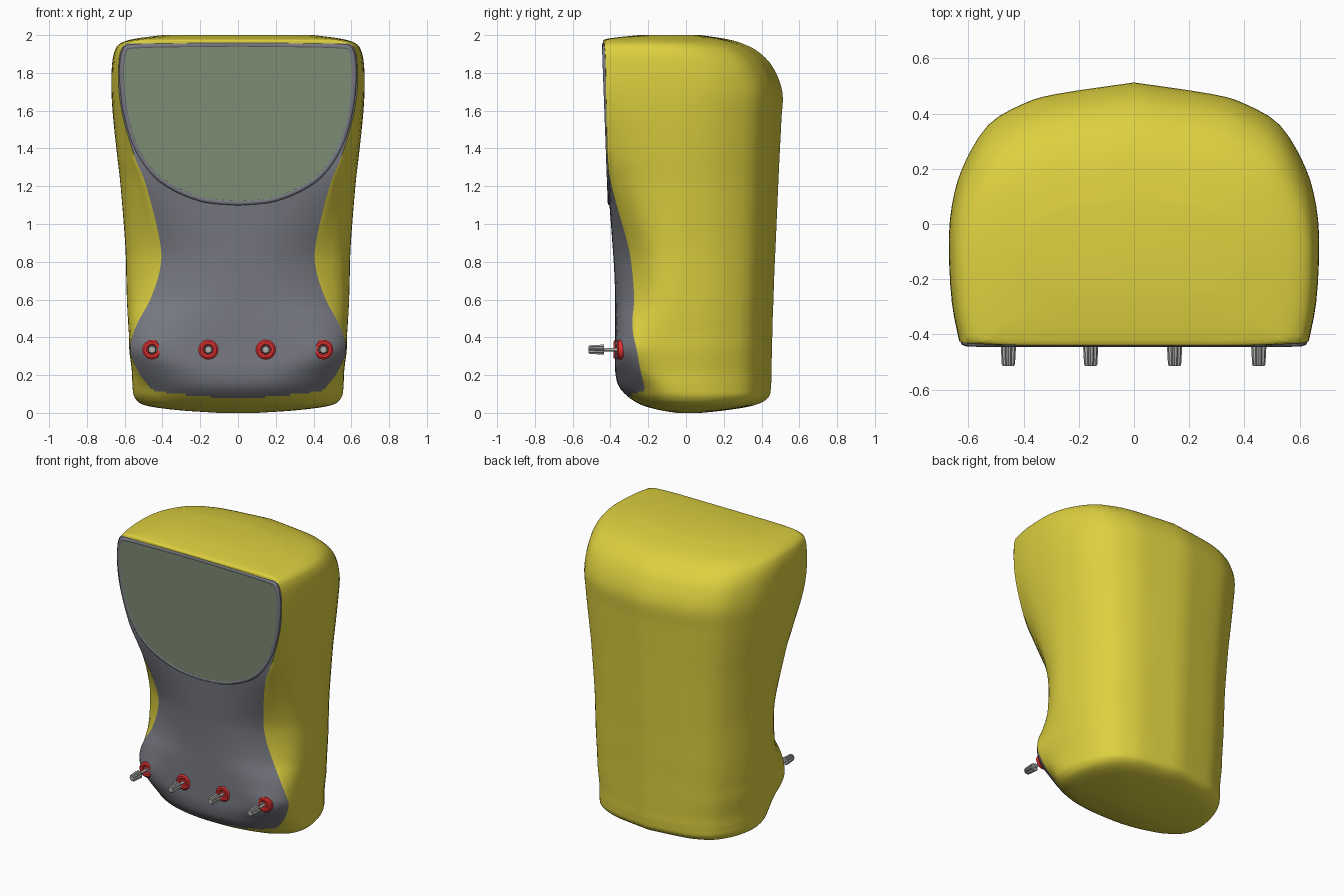
import bpy, bmesh, math
from mathutils import Vector, Matrix

if "Cube" in bpy.data.objects:
    bpy.data.objects.remove(bpy.data.objects["Cube"])


def material(name, rgb):
    m = bpy.data.materials.new(name)
    m.diffuse_color = (*rgb, 1)
    m.use_nodes = True
    m.node_tree.nodes["Principled BSDF"].inputs["Base Color"].default_value = m.diffuse_color
    return m


YELLOW = material("yellow shell", (0.72, 0.63, 0.05))
GREY = material("grey panel", (0.19, 0.195, 0.225))
GREEN = material("screen green", (0.21, 0.27, 0.18))
RED = material("red collar", (0.75, 0.03, 0.03))
METAL = material("knob metal", (0.42, 0.42, 0.41))


def finish(bm, name, mats, smooth=None):
    bmesh.ops.recalc_face_normals(bm, faces=bm.faces)
    me = bpy.data.meshes.new(name)
    bm.to_mesh(me)
    bm.free()
    for m in mats:
        me.materials.append(m)
    ob = bpy.data.objects.new(name, me)
    bpy.context.collection.objects.link(ob)
    if smooth:
        bpy.ops.object.select_all(action='DESELECT')
        ob.select_set(True)
        bpy.context.view_layer.objects.active = ob
        bpy.ops.object.shade_smooth_by_angle(angle=math.radians(smooth))
    return ob


def spline(pts, steps):
    """Catmull-Rom through points of any dimension."""
    out = []
    n = len(pts)
    for i in range(n - 1):
        a, b, c, d = (pts[max(0, min(n - 1, k))] for k in (i - 1, i, i + 1, i + 2))
        for s in range(steps):
            t = s / steps
            out.append([0.5 * (2 * q + (r - p) * t + (2 * p - 5 * q + 4 * r - u) * t * t
                               + (3 * q - p - 3 * r + u) * t ** 3)
                        for p, q, r, u in zip(a, b, c, d)])
    out.append(list(pts[-1]))
    return out


# Body levels: z, half width, back y, front y, panel edge x, panel edge y, front squareness
LEVELS = [
    (0.0, .10, .08, -.05, .06, -.03, 2),
    (.015, .32, .22, -.14, .2, -.1, 2),
    (.04, .49, .36, -.23, .36, -.17, 2.2),
    (.08, .545, .435, -.3, .43, -.2, 2.5),
    (.14, .558, .45, -.355, .47, -.22, 3),
    (.22, .562, .452, -.375, .53, -.24, 4),
    (.33, .575, .455, -.375, .572, -.26, 8),
    (.42, .578, .457, -.375, .555, -.28, 5),
    (.5, .583, .459, -.375, .52, -.283, 3.5),
    (.6, .587, .463, -.375, .465, -.275, 2.5),
    (.75, .59, .468, -.38, .415, -.285, 2.2),
    (.9, .595, .475, -.39, .412, -.31, 2.2),
    (1.2, .62, .488, -.412, .485, -.395, 3),
    (1.35, .638, .495, -.418, .545, -.416, 4),
    (1.55, .66, .505, -.426, .605, -.42, 6),
    (1.7, .67, .51, -.43, .63, -.423, 8),
    (1.83, .668, .46, -.436, .632, -.425, 8),
    (1.91, .655, .385, -.439, .622, -.428, 8),
    (1.955, .625, .30, -.44, .59, -.43, 8),
    (1.98, .55, .21, -.42, .5, -.4, 8),
    (2.0, .4, .08, -.25, .3, -.22, 4),
]
BACK = [(.985, .25), (.925, .49), (.79, .74), (.6, .87), (.42, .93), (0, 1)]
NF = 14


def half_section(lv):
    z, w, yb, yf, gx, gy, p = lv
    front = []
    for i in range(NF):
        t = math.sin(i / NF * math.pi / 2)
        front.append((gx * t, gy + (yf - gy) * (1 - t ** p)))
    y0 = yf + (yb - yf) * 0.37
    side = [(gx, gy), (gx + (w - gx) * .72, gy + (y0 - gy) * .42), (w, y0)]
    side += [(w * a, y0 + (yb - y0) * b) for a, b in BACK]
    return front + spline(side, 3)


# Body: lofted sections, panel coloured by column and height
bm = bmesh.new()
rings = []
for lv in spline(LEVELS, 5):
    h = half_section(lv)
    loop = h + [(-x, y) for x, y in h[-2:0:-1]]
    rings.append([bm.verts.new((x, y, lv[0])) for x, y in loop])
n = len(rings[0])
for a, b in zip(rings, rings[1:]):
    for i in range(n):
        j = (i + 1) % n
        f = bm.faces.new((a[i], a[j], b[j], b[i]))
        c = f.calc_center_median()
        if (i < NF or i >= n - NF) and .08 + .2 * c.x ** 2 < c.z < 1.955:
            f.material_index = 1
bm.faces.new(rings[0])
bm.faces.new(rings[-1])
finish(bm, "body_shell", [YELLOW, GREY], 60)

# Screen: thin plate on the sloping front
outline = spline([(0, 1.12), (.2, 1.143), (.4, 1.24), (.52, 1.39), (.58, 1.57), (.603, 1.74),
                  (.603, 1.85), (.59, 1.91), (.55, 1.93), (.3, 1.937), (0, 1.94)], 5)
outline += [[-x, z] for x, z in outline[-2:0:-1]]


def front_y(z):
    return -.4125 - (z - 1.2) * .0373


bm = bmesh.new()
bm.faces.new([bm.verts.new((x, front_y(z) - .002, z)) for x, z in outline])
plate = finish(bm, "screen", [GREEN])
if plate.data.polygons[0].normal.y > 0:
    plate.data.flip_normals()

# Screen rim: round bead swept along the outline
bm = bmesh.new()
loops = []
m = len(outline)
for i, (x, z) in enumerate(outline):
    q, r = outline[i - 1], outline[(i + 1) % m]
    out = Vector((r[1] - q[1], 0, q[0] - r[0])).normalized()
    c = Vector((x, front_y(z) + .007, z)) + out * .008
    loops.append([bm.verts.new(c + out * .015 * math.cos(k * math.pi / 4)
                               + Vector((0, .012 * math.sin(k * math.pi / 4), 0)))
                  for k in range(8)])
for i in range(m):
    a, b = loops[i], loops[(i + 1) % m]
    for k in range(8):
        bm.faces.new((a[k], a[(k + 1) % 8], b[(k + 1) % 8], b[k]))
finish(bm, "screen_rim", [GREY], 60)


def turned(name, x, z, profile, mat, sides=24, flute=0.0):
    """Lathe of (radius, y) around the y axis, optionally fluted."""
    bm = bmesh.new()
    rs = []
    for rad, y in profile:
        ring = []
        for k in range(sides):
            a = 2 * math.pi * k / sides
            r = rad * (1 - (flute if k % 2 else 0))
            ring.append(bm.verts.new((x + r * math.cos(a), y, z + r * math.sin(a))))
        rs.append(ring)
    for a, b in zip(rs, rs[1:]):
        for k in range(sides):
            j = (k + 1) % sides
            bm.faces.new((a[k], a[j], b[j], b[k]))
    bm.faces.new(rs[0])
    bm.faces.new(rs[-1])
    finish(bm, name, [mat], 35)


# Four controls: red collar, thin shaft and fluted knob
for i, x in enumerate((-.455, -.157, .147, .452), 1):
    s = -.375 + .115 * (abs(x) / .572) ** 8
    turned(f"collar_{i}", x, .335, [(.052, s + .03), (.052, s - .001), (.043, s - .008),
                                    (.03, s - .008), (.022, s - .002)], RED)
    turned(f"shaft_{i}", x, .335, [(.009, s + .02), (.009, -.45)], METAL, 12)
    turned(f"knob_{i}", x, .335, [(.028, -.435), (.024, -.508), (.02, -.515)], METAL, 20, .22)
